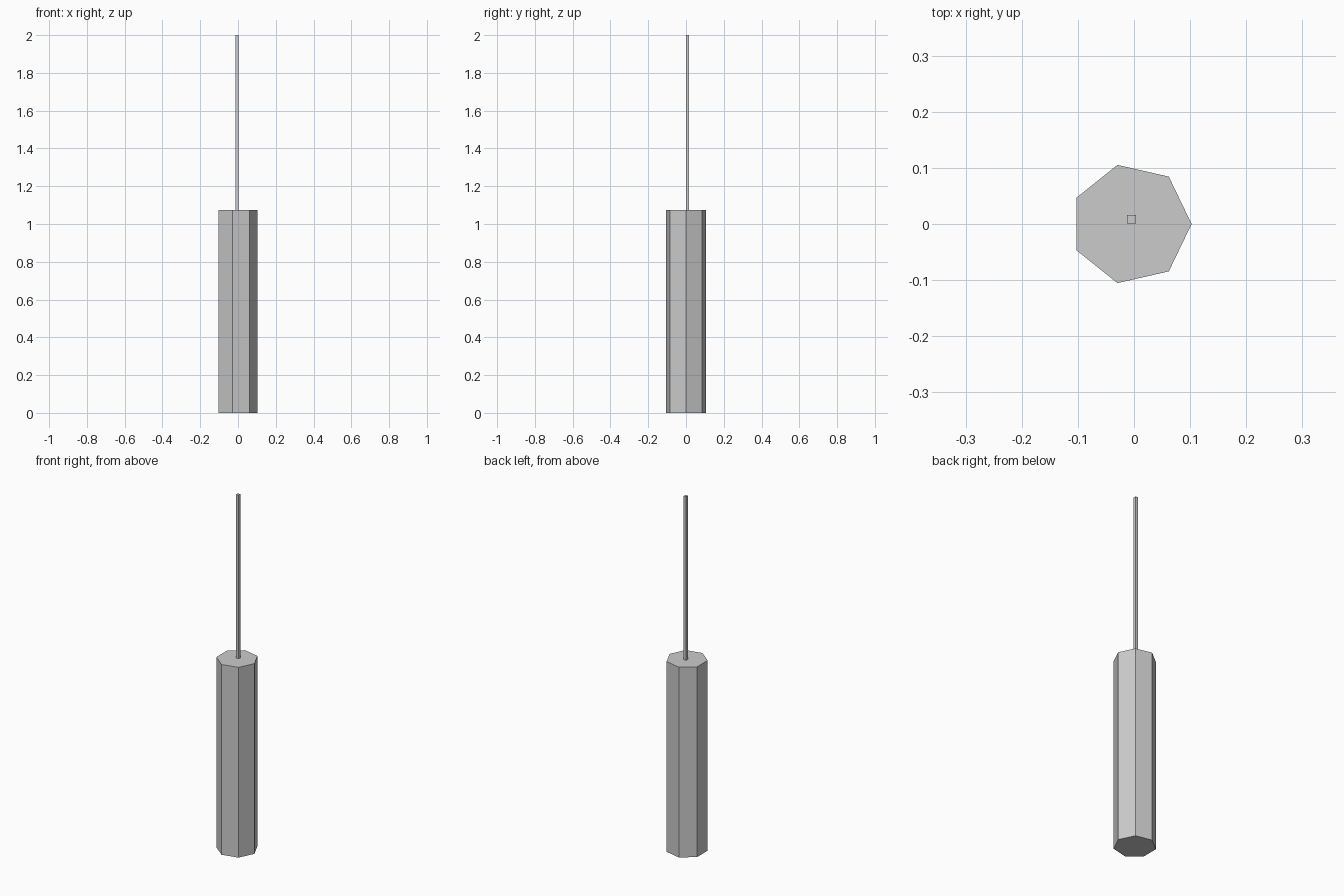
import bpy

if "Cube" in bpy.data.objects:
    bpy.data.objects.remove(bpy.data.objects["Cube"])

# Seven-sided handle, one corner pointing to +x
R, H = 0.108, 1.075
CX = -0.0053
bpy.ops.mesh.primitive_cylinder_add(vertices=7, radius=R, depth=H, location=(0, 0, 0))
handle = bpy.context.object
handle.name = "handle"
# Rotate so that the first corner (made at +y) faces +x
handle.rotation_euler = (0, 0, -1.5707963)
handle.location = (CX, 0, H / 2)

# Thin square rod rising from the top of the handle
T = 0.0155
bpy.ops.mesh.primitive_cube_add(size=1, location=(-0.0045, 0.0083, (H + 2) / 2))
rod = bpy.context.object
rod.name = "rod"
rod.scale = (T, T, 2 - H)
